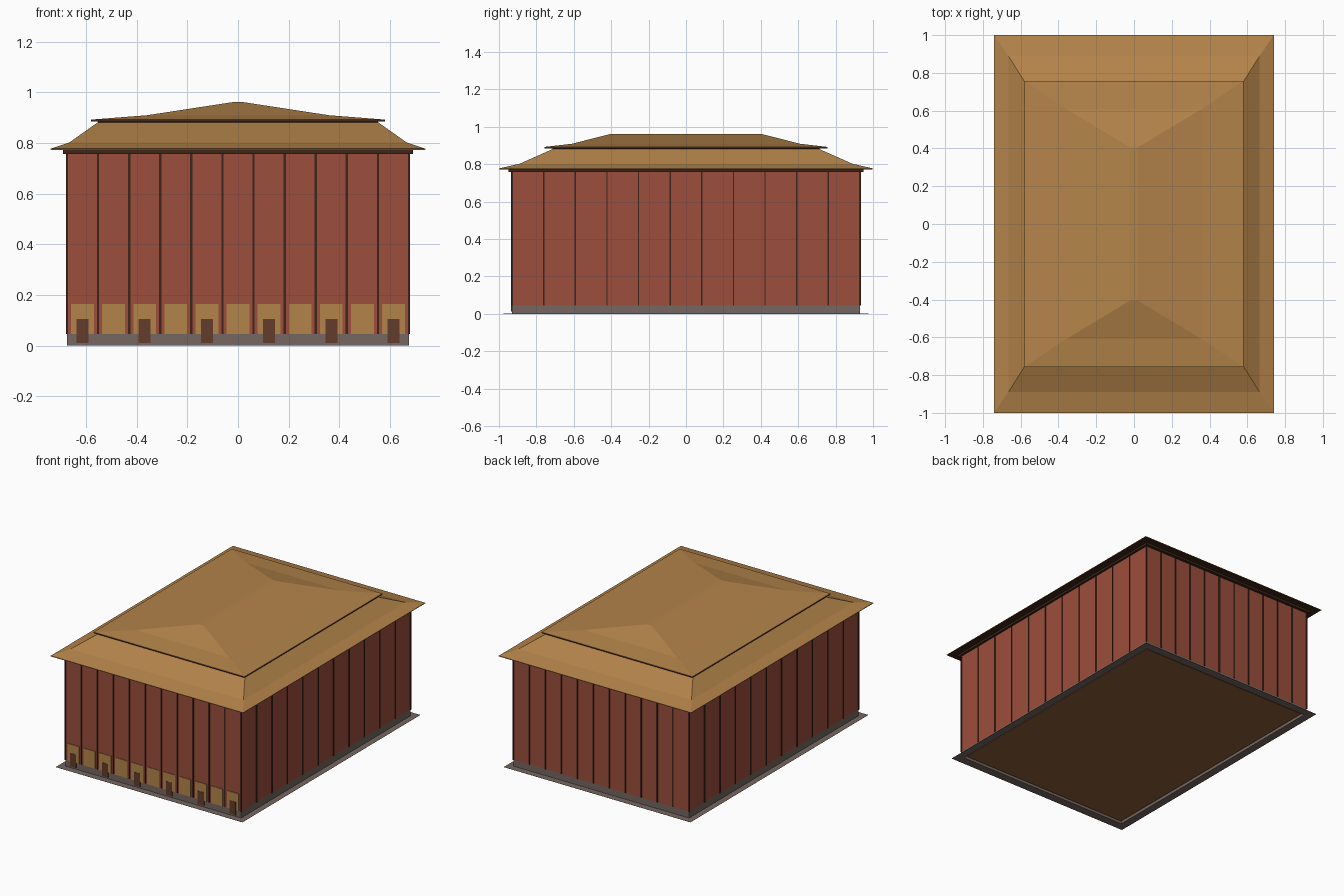
import bpy
import bmesh

old = bpy.data.objects.get("Cube")
if old:
    bpy.data.objects.remove(old, do_unlink=True)


def material(name, rgb):
    linear = [((c / 255 + 0.055) / 1.055) ** 2.4 for c in rgb] + [1.0]
    mat = bpy.data.materials.new(name)
    mat.use_nodes = True
    mat.diffuse_color = linear
    mat.node_tree.nodes["Principled BSDF"].inputs["Base Color"].default_value = linear
    return mat


RED = material("red wall", (156, 78, 60))
TAN = material("tan roof", (180, 132, 74))
TIMBER = material("dark timber", (62, 37, 27))
DOOR = material("brown door", (98, 60, 44))
STONE = material("grey stone", (117, 103, 97))
FLOOR = material("floor wood", (142, 93, 59))


def add_object(name, bm, mat):
    bmesh.ops.recalc_face_normals(bm, faces=bm.faces)
    mesh = bpy.data.meshes.new(name)
    bm.to_mesh(mesh)
    bm.free()
    mesh.materials.append(mat)
    obj = bpy.data.objects.new(name, mesh)
    bpy.context.scene.collection.objects.link(obj)
    return obj


def loft(name, rings, mat, closed=False):
    """Stack rectangular rings (half width, half depth, height); closed makes a frame."""
    bm = bmesh.new()
    loops = [[bm.verts.new((sx * hx, sy * hy, z))
              for sx, sy in ((-1, -1), (1, -1), (1, 1), (-1, 1))]
             for hx, hy, z in rings]
    pairs = list(zip(loops, loops[1:]))
    if closed:
        pairs.append((loops[-1], loops[0]))
    else:
        bm.faces.new(loops[0])
        bm.faces.new(loops[-1])
    for low, high in pairs:
        for i in range(4):
            j = (i + 1) % 4
            bm.faces.new((low[i], low[j], high[j], high[i]))
    return add_object(name, bm, mat)


def boxes(name, items, mat):
    """Join boxes given as (centre, size) into one object."""
    bm = bmesh.new()
    for centre, size in items:
        verts = bmesh.ops.create_cube(bm, size=1)["verts"]
        bmesh.ops.scale(bm, vec=size, verts=verts)
        bmesh.ops.translate(bm, vec=centre, verts=verts)
    return add_object(name, bm, mat)


WX, WY = 0.675, 0.93
BASE, TOP = 0.045, 0.76
BAYS = 11
step_x, step_y = 2 * WX / BAYS, 2 * WY / BAYS

# Stone footing: paper-thin apron with a low kerb around the floor
loft("footing", [(0.718, 0.977, 0), (0.718, 0.977, 0.0006), (WX, WY, 0.0006),
                 (WX, WY, BASE), (WX - 0.012, WY - 0.012, BASE),
                 (WX - 0.012, WY - 0.012, 0)], STONE, closed=True)

# Floor slab, set in from the kerb by a narrow gap
loft("floor", [(WX - 0.026, WY - 0.026, 0.008),
               (WX - 0.026, WY - 0.026, BASE)], FLOOR)

# Walls
loft("walls", [(WX, WY, BASE), (WX, WY, TOP)], RED)

# Thin posts between the bays on all four sides
posts = []
mid, tall = (BASE + TOP) / 2, TOP - BASE
for i in range(BAYS + 1):
    for side in (-1, 1):
        posts.append(((-WX + i * step_x, side * WY, mid), (0.009, 0.009, tall)))
        if 0 < i < BAYS:
            posts.append(((side * WX, -WY + i * step_y, mid), (0.009, 0.007, tall)))
boxes("wall_posts", posts, TIMBER)

# Front panels in every bay, doors in every second one
centres = [-WX + (i + 0.5) * step_x for i in range(BAYS)]
boxes("front_panels", [((x, -WY - 0.001, 0.105), (0.09, 0.006, 0.12))
                       for x in centres], TAN)
boxes("front_doors", [((x, -WY - 0.001, 0.058), (0.047, 0.008, 0.094))
                      for x in centres[::2]], DOOR)

# Timber beams under both eaves
loft("wall_beam", [(0.69, 0.95, 0.757), (0.69, 0.95, 0.773)], TIMBER)
loft("lower_eave_edge", [(0.738, 0.998, 0.7715), (0.738, 0.998, 0.776)], TIMBER)
loft("upper_eave_beam", [(0.553, 0.715, 0.875), (0.553, 0.715, 0.886)], TIMBER)
loft("upper_eave_edge", [(0.58, 0.757, 0.884), (0.58, 0.757, 0.89)], TIMBER)

# Two-tier hipped roof
loft("lower_roof", [(0.74, 1.0, 0.773), (0.74, 1.0, 0.777),
                    (0.665, 0.89, 0.802), (0.555, 0.715, 0.88)], TAN)
loft("upper_roof", [(0.58, 0.757, 0.889), (0.58, 0.757, 0.892),
                    (0.36, 0.61, 0.909), (0.02, 0.405, 0.961)], TAN)
